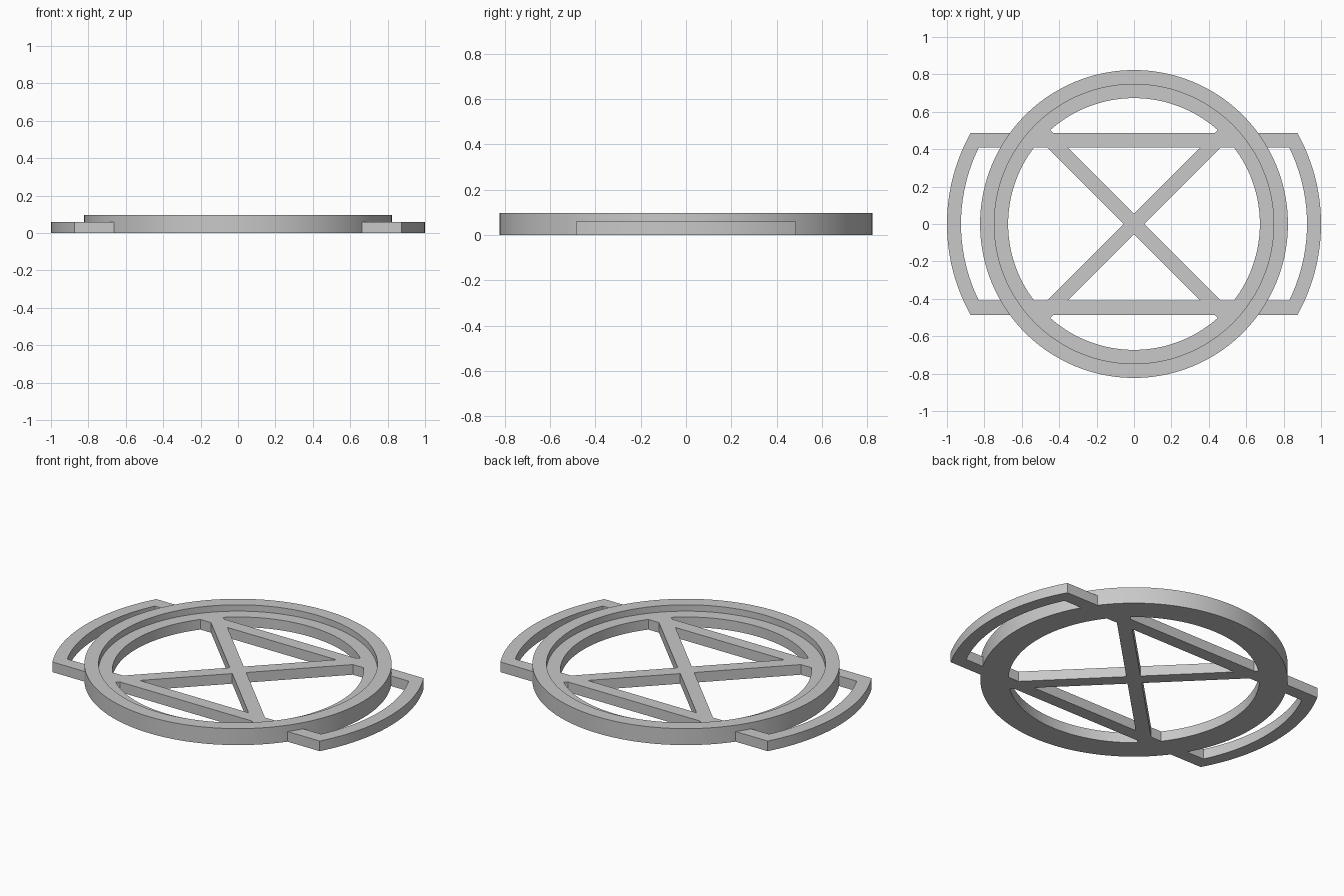
import bpy
import bmesh
import math
from mathutils import Matrix

if "Cube" in bpy.data.objects:
    bpy.data.objects.remove(bpy.data.objects["Cube"], do_unlink=True)

BASE_H, RIM_H = 0.06, 0.0975      # height of the flat lattice and of the raised rim
BAR_W = 0.076                     # width of every bar

grey = bpy.data.materials.new("plain_grey")
grey.use_nodes = True
grey.diffuse_color = (0.58, 0.58, 0.58, 1)
grey.node_tree.nodes["Principled BSDF"].inputs["Base Color"].default_value = grey.diffuse_color


def circle(r, n=144):
    return [(r * math.cos(2 * math.pi * i / n), r * math.sin(2 * math.pi * i / n))
            for i in range(n)]


def barrel(r, h, n=24):
    """Outline with straight edges at y = +-h joined by arcs of radius r."""
    a = math.asin(h / r)
    right = [(r * math.cos(t), r * math.sin(t))
             for t in (-a + 2 * a * i / n for i in range(n + 1))]
    return right + [(-x, -y) for x, y in right]


def finish(name, bm):
    bmesh.ops.recalc_face_normals(bm, faces=bm.faces)
    mesh = bpy.data.meshes.new(name)
    bm.to_mesh(mesh)
    bm.free()
    mesh.materials.append(grey)
    obj = bpy.data.objects.new(name, mesh)
    bpy.context.collection.objects.link(obj)
    return obj


def closed_band(name, loops):
    """Bridge (outline, z) loops in order, and the last back to the first."""
    bm = bmesh.new()
    rows = [[bm.verts.new((x, y, z)) for x, y in pts] for pts, z in loops]
    for a, b in zip(rows, rows[1:] + rows[:1]):
        for i in range(len(a)):
            j = (i + 1) % len(a)
            bm.faces.new((a[i], a[j], b[j], b[i]))
    return finish(name, bm)


def diagonal_bar(name, angle):
    bm = bmesh.new()
    bmesh.ops.create_cube(bm, size=1, matrix=Matrix.Rotation(angle, 4, "Z")
                          @ Matrix.Translation((0, 0, BASE_H / 2))
                          @ Matrix.Diagonal((1.42, BAR_W, BASE_H, 1)))
    return finish(name, bm)


# Round ring with a raised outer rim and a lower inner ledge
ring = closed_band("ring_frame", [
    (circle(0.823), 0), (circle(0.823), RIM_H), (circle(0.747), RIM_H),
    (circle(0.747), BASE_H), (circle(0.673), BASE_H), (circle(0.673), 0)])

# Two cross bars joined at the sides by curved handles
outer, inner = barrel(1.0, 0.486), barrel(0.925, 0.486 - BAR_W)
handles = closed_band("handle_frame", [
    (outer, 0), (outer, BASE_H), (inner, BASE_H), (inner, 0)])

# Crossed braces inside the ring
braces = [diagonal_bar("diagonal_brace", s * math.pi / 4) for s in (1, -1)]

# Join everything into one clean solid
bpy.ops.object.select_all(action="DESELECT")
bpy.context.view_layer.objects.active = ring
ring.select_set(True)
for part in [handles] + braces:
    mod = ring.modifiers.new("join", "BOOLEAN")
    mod.operation, mod.solver, mod.object = "UNION", "EXACT", part
    bpy.ops.object.modifier_apply(modifier=mod.name)
    bpy.data.objects.remove(part, do_unlink=True)
bpy.ops.object.shade_smooth_by_angle(angle=math.radians(30))
